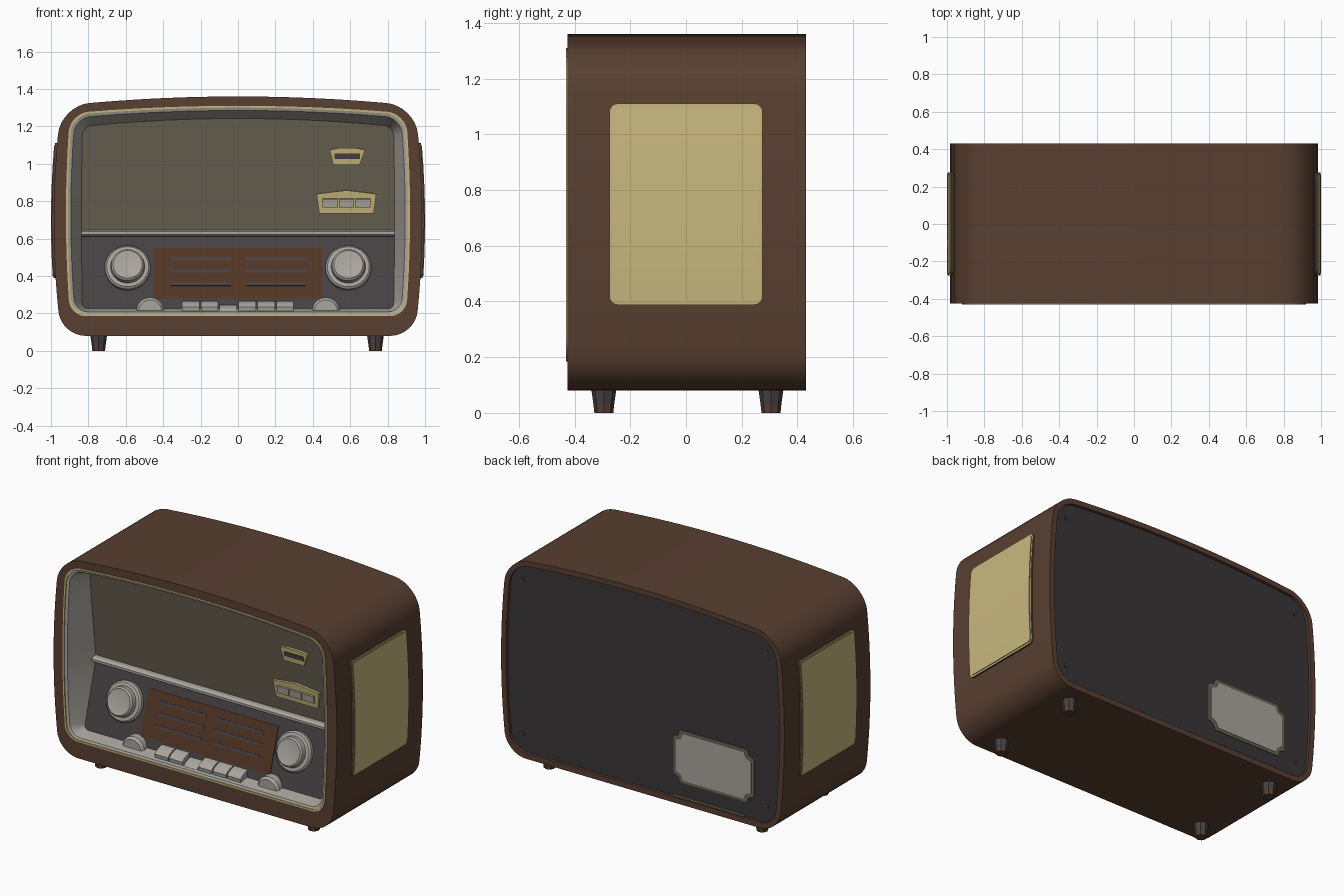
import bpy, bmesh, math
from mathutils import Matrix, Vector

if "Cube" in bpy.data.objects:
    bpy.data.objects.remove(bpy.data.objects["Cube"])


def mat(name, r, g, b):
    m = bpy.data.materials.new(name)
    m.diffuse_color = (r, g, b, 1)
    m.use_nodes = True
    m.node_tree.nodes["Principled BSDF"].inputs["Base Color"].default_value = m.diffuse_color
    return m


BROWN = mat("walnut_brown", 0.098, 0.050, 0.031)
DIAL = mat("dial_brown", 0.085, 0.036, 0.018)
GOLD = mat("brass_gold", 0.56, 0.46, 0.19)
GRILLE = mat("grille_gold", 0.58, 0.48, 0.21)
CLOTH = mat("speaker_cloth", 0.138, 0.120, 0.084)
GREY = mat("light_grey", 0.40, 0.38, 0.34)
DARK = mat("dark_grey", 0.062, 0.053, 0.055)
BACK = mat("back_board", 0.042, 0.036, 0.037)
OLIVE = mat("olive", 0.15, 0.14, 0.09)


def finish(name, bm, mats, angle=30, recalc=True):
    if recalc:
        bmesh.ops.recalc_face_normals(bm, faces=bm.faces)
    me = bpy.data.meshes.new(name)
    bm.to_mesh(me)
    bm.free()
    for m in mats:
        me.materials.append(m)
    ob = bpy.data.objects.new(name, me)
    bpy.context.collection.objects.link(ob)
    bpy.ops.object.select_all(action='DESELECT')
    ob.select_set(True)
    bpy.context.view_layer.objects.active = ob
    bpy.ops.object.shade_smooth_by_angle(angle=math.radians(angle))
    return ob


def outline(hw, zb, zt, rb, rt, bx=0.0, bt=0.0, n=8):
    """Rounded rectangle with softly bulging sides and top."""
    arcs = []
    for sx, sz, a0 in ((1, -1, -90), (1, 1, 0), (-1, 1, 90), (-1, -1, 180)):
        r = rb if sz < 0 else rt
        cx, cz = sx * (hw - r), (zb + r if sz < 0 else zt - r)
        arcs.append([(cx + r * math.cos(math.radians(a0 + 90 * i / n)),
                      cz + r * math.sin(math.radians(a0 + 90 * i / n))) for i in range(n + 1)])
    pts = []
    for k, arc in enumerate(arcs):
        pts += arc
        p, q = arc[-1], arcs[(k + 1) % 4][0]
        pts += [(p[0] + (q[0] - p[0]) * t / 12, p[1] + (q[1] - p[1]) * t / 12) for t in range(1, 12)]
    zc, hz, out = (zb + zt) / 2, (zt - zb) / 2, []
    for x, z in pts:
        u, v = x / hw, (z - zc) / hz
        out.append((x + bx * u * (1 - v * v), z + bt * max(v, 0) * (1 - u * u)))
    return out


def circle(r, n=32):
    return [(r * math.cos(2 * math.pi * i / n), r * math.sin(2 * math.pi * i / n)) for i in range(n)]


def at(pts, y):
    return [Vector((x, y(z) if callable(y) else y, z)) for x, z in pts]


def loft(name, loops, mats, cap=False, M=Matrix(), band=None, angle=30):
    """Skin a row of matching loops; band gives a material index per strip."""
    bm = bmesh.new()
    rows = [[bm.verts.new(M @ p) for p in lp] for lp in loops]
    for i, (a, b) in enumerate(zip(rows, rows[1:])):
        for j in range(len(a)):
            k = (j + 1) % len(a)
            f = bm.faces.new((a[j], a[k], b[k], b[j]))
            f.material_index = band[i] if band else 0
    if cap:
        bm.faces.new(rows[0])
        bm.faces.new(rows[-1]).material_index = band[-1] if band else 0
    return finish(name, bm, mats, angle, recalc=cap)


def prism(name, pts, d, m, M=Matrix()):
    """Flat plate in local x/z standing out by d toward -y."""
    return loft(name, [at(pts, 0), at(pts, -d)], [m], True, M)


def rect(x0, x1, z0, z1):
    return [(x0, z0), (x1, z0), (x1, z1), (x0, z1)]


# ---- recessed front: two slanted planes meeting at the divider bar
ZB = 0.62


def depth(z):
    return -0.215 - 0.3125 * (ZB - z) if z < ZB else -0.215 - 0.12 * (z - ZB)


def on_front(x, z):
    slope = 0.3125 if z < ZB else -0.12
    return Matrix.Translation((x, depth(z), z)) @ Matrix.Rotation(-math.atan(slope), 4, 'X')


# ---- cabinet shell
body = outline(0.945, 0.08, 1.31, 0.13, 0.15, 0.04, 0.05)
rim = outline(0.915, 0.115, 1.28, 0.10, 0.12, 0.036, 0.047)
hole = outline(0.898, 0.185, 1.27, 0.085, 0.10, 0.022, 0.04)
hole2 = outline(0.888, 0.195, 1.26, 0.08, 0.095, 0.022, 0.04)
hole3 = outline(0.872, 0.208, 1.245, 0.07, 0.085, 0.022, 0.04)
inner = outline(0.832, 0.225, 1.20, 0.03, 0.05, 0.005, 0.042)
loft("cabinet", [at(hole, -0.40), at(hole, -0.425), at(body, -0.425), at(body, 0.43),
                 at(rim, 0.43), at(rim, 0.40)], [BROWN])
loft("front_trim", [at(hole2, -0.415), at(hole2, -0.43), at(hole, -0.43), at(hole, -0.42)], [GOLD])
loft("front_surround", [at(inner, depth), at(hole3, -0.418), at(hole2, -0.424)], [GREY])

# ---- cloth and control panel
bm = bmesh.new()
bm.faces.new([bm.verts.new(p) for p in at(inner, 0)])
bmesh.ops.bisect_plane(bm, geom=bm.verts[:] + bm.edges[:] + bm.faces[:],
                       plane_co=(0, 0, ZB), plane_no=(0, 0, 1))
for v in bm.verts:
    v.co.y = depth(v.co.z)
for f in bm.faces:
    f.material_index = 0 if f.calc_center_median().z > ZB and max(v.co.z for v in f.verts) > 1 else 1
    f.normal_update()
    if f.normal.y > 0:
        f.normal_flip()
finish("cloth_and_control_panel", bm, [CLOTH, DARK], 5, recalc=False)
bar = [(-0.19, 0.612), (-0.245, 0.612), (-0.26, 0.622), (-0.26, 0.637), (-0.245, 0.647), (-0.19, 0.647)]
loft("divider_bar", [[Vector((x, y, z)) for y, z in bar] for x in (-0.836, 0.836)], [GREY], True)

# ---- tuning dial with printed lines
prism("dial_plate", rect(-0.45, 0.45, -0.14, 0.145), 0.004, DIAL, on_front(0, 0.41))
for row, z in enumerate((0.49, 0.425, 0.355)):
    for s in (-1, 1):
        prism("dial_line", rect(-0.16, 0.16, -0.009, 0.009), 0.007, DARK, on_front(s * 0.2, z))

# ---- knobs, thumb wheels, keys
knob = [(0.122, 0), (0.122, 0.022), (0.112, 0.032), (0.092, 0.034), (0.088, 0.064), (0.078, 0.074), (0.07, 0.072)]
for s in (-1, 1):
    loft("knob", [at(circle(r), -d) for r, d in knob], [GREY], True, on_front(s * 0.59, 0.44))
    wheel = [(0.075, -0.30), (0.075, -0.365), (0.062, -0.38)]
    loft("thumb_wheel", [at(circle(r), y) for r, y in wheel], [GREY], True,
         Matrix.Translation((s * 0.47, 0, 0.21)))
key = [(-0.30, 0.20), (-0.395, 0.20), (-0.40, 0.235), (-0.385, 0.25), (-0.345, 0.266), (-0.30, 0.268)]
for i in range(6):
    x0 = -0.30 + i * 0.101
    drop = 0.022 if i == 2 else 0
    loft("push_key", [[Vector((x, y, z - drop)) for y, z in key] for x in (x0, x0 + 0.093)], [GREY], True)

# ---- brass badges on the cloth
prism("upper_badge", [(-0.075, -0.045), (0.065, -0.045), (0.095, 0.036), (0.05, 0.045), (-0.05, 0.045),
                      (-0.095, 0.036)], 0.014, GOLD, on_front(0.585, 1.04))
prism("upper_badge_slot", rect(-0.068, 0.068, -0.012, 0.016), 0.018, DARK, on_front(0.585, 1.04))
prism("lower_badge", [(-0.145, -0.065), (0.145, -0.065), (0.16, 0.04), (0, 0.06), (-0.16, 0.04)],
      0.014, GOLD, on_front(0.58, 0.80))
for i in (-1, 0, 1):
    prism("badge_button", rect(-0.041, 0.041, -0.024, 0.022), 0.024, GREY, on_front(0.58 + i * 0.087, 0.793))


# ---- side grilles curved to the cabinet
def side_x(z):
    return 0.945 + 0.04 * (1 - ((z - 0.695) / 0.615) ** 2)


def side_plate(name, s, hw, z0, z1, r, t, m, edge):
    pts = outline(hw, z0, z1, r, r)
    bm = bmesh.new()
    base = bm.faces.new([bm.verts.new((0, y, z)) for y, z in pts])
    for i in range(1, 8):
        bmesh.ops.bisect_plane(bm, geom=bm.verts[:] + bm.edges[:] + bm.faces[:],
                               plane_co=(0, 0, z0 + (z1 - z0) * i / 8), plane_no=(0, 0, 1))
    top = bmesh.ops.extrude_face_region(bm, geom=bm.faces[:])["geom"]
    raised = {v for v in top if isinstance(v, bmesh.types.BMVert)}
    for v in bm.verts:
        v.co.x = s * (side_x(v.co.z) + (t if v in raised else -0.01))
    bm.normal_update()
    for f in bm.faces:
        f.material_index = 0 if abs(f.normal.x) > 0.6 else 1
    finish(name, bm, [m, edge])


for s in (-1, 1):
    side_plate("side_grille_rim", s, 0.275, 0.388, 1.11, 0.03, 0.011, GOLD, BROWN)
    side_plate("side_grille", s, 0.264, 0.40, 1.098, 0.024, 0.015, GRILLE, OLIVE)

# ---- back board, label, screws
prism("back_board", rim, 0.02, BACK, Matrix.Translation((0, 0.412, 0)))


def notched(w, h, c):
    return [(-w + c, -h), (w - c, -h), (w - c * 0.7, -h + c * 0.7), (w, -h + c), (w, h - c),
            (w - c * 0.7, h - c * 0.7), (w - c, h), (-w + c, h), (-w + c * 0.7, h - c * 0.7),
            (-w, h - c), (-w, -h + c), (-w + c * 0.7, -h + c * 0.7)]


prism("label_border", notched(0.28, 0.165, 0.05), 0.006, OLIVE, Matrix.Translation((-0.485, 0.416, 0.375)))
prism("label", notched(0.262, 0.148, 0.05), 0.006, GREY, Matrix.Translation((-0.485, 0.419, 0.375)))
prism("lower_back_strip", rect(-0.25, 0.25, 0, 0.014), 0.01, OLIVE, Matrix.Translation((-0.45, 0.42, 0.113)))
for x in (-0.85, 0.85):
    for z in (0.22, 1.19):
        prism("back_screw", circle(0.013, 8), 0.01, DARK, Matrix.Translation((x, 0.418, z)))

# ---- tapered feet with brown tips
for x in (-0.745, 0.735):
    for y in (-0.295, 0.305):
        rings = [(0.045, 0.085), (0.037, 0.028), (0.034, 0.0)]
        loft("foot", [[Vector((x + a, y + b, z)) for a, b in circle(r, 8)] for r, z in rings],
             [DARK, BROWN], True, band=[0, 1])

# open shells: point normals outward by checking a known face direction
for name, test in (("cabinet", lambda c, n: (n.x * c.x) if abs(c.x) > 0.93 and abs(n.x) > 0.9 else 0),
                   ("front_surround", lambda c, n: -n.x * c.x),
                   ("front_trim", lambda c, n: -n.y)):
    me = bpy.data.objects[name].data
    if sum(test(p.center, p.normal) for p in me.polygons) < 0:
        me.flip_normals()
